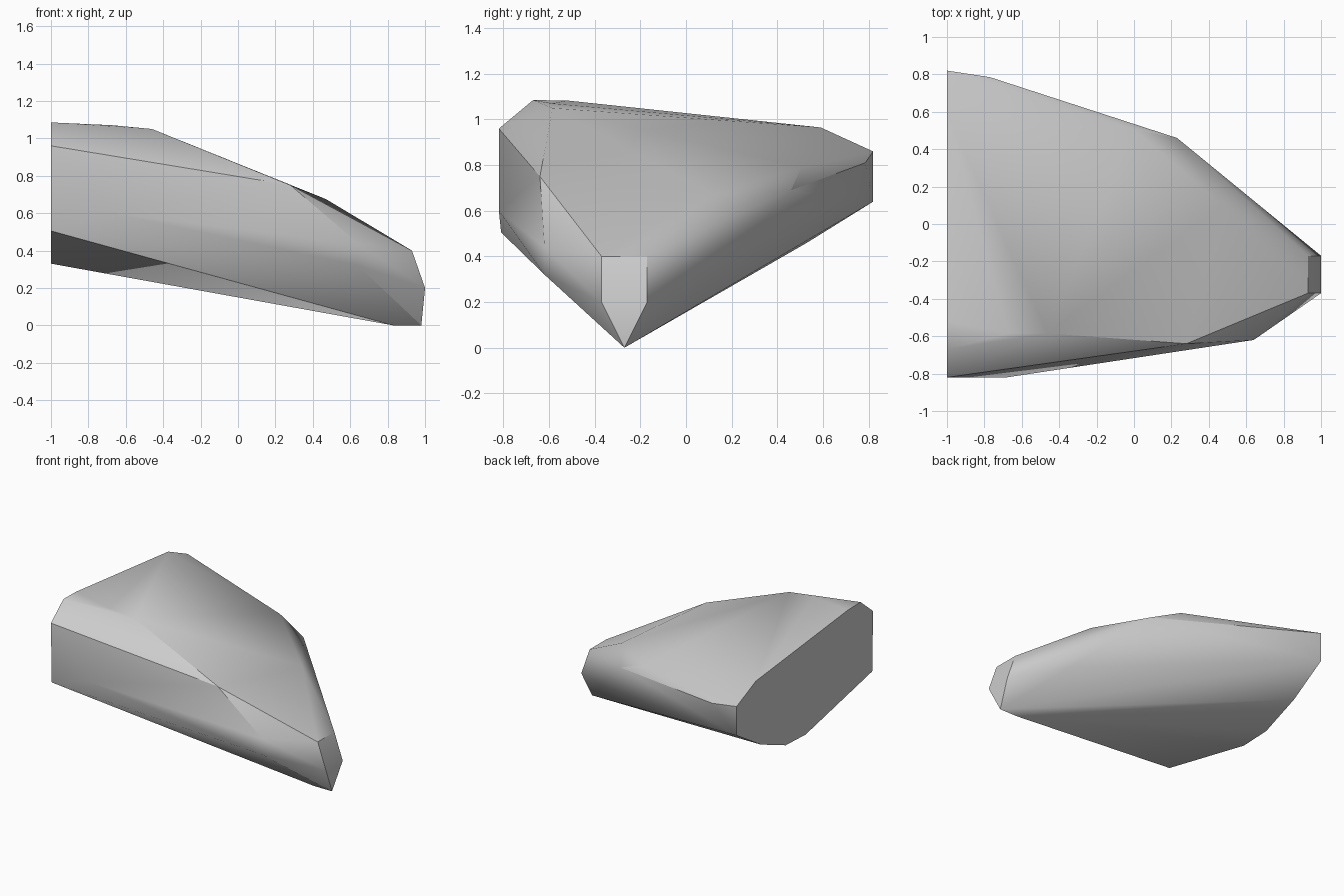
import bpy
import bmesh
import math

cube = bpy.data.objects.get("Cube")
if cube:
    bpy.data.objects.remove(cube, do_unlink=True)

# Single grey stone material
stone = bpy.data.materials.new("stone_grey")
stone.use_nodes = True
grey = (0.6, 0.6, 0.6, 1.0)
stone.diffuse_color = grey
bsdf = next(n for n in stone.node_tree.nodes if n.type == 'BSDF_PRINCIPLED')
bsdf.inputs["Base Color"].default_value = grey
bsdf.inputs["Roughness"].default_value = 0.8

# Flat cut end, as a (y, z) profile at x = -1
cut_end = [(-0.82, 0.96), (-0.67, 1.085), (-0.52, 1.083), (0.59, 0.965),
           (0.82, 0.86), (0.82, 0.64), (0.53, 0.46), (0.23, 0.34),
           (-0.01, 0.33), (-0.81, 0.505)]

# Front shoulder and its chamfer
front_corners = [(-0.68, -0.82, 0.60), (-0.67, -0.585, 1.07), (-0.46, -0.585, 1.05),
                 (0.28, -0.64, 0.75), (0.64, -0.62, 0.44), (0.64, -0.62, 0.32)]

# Back shoulder and sloping top
back_corners = [(-0.77, 0.785, 0.81), (0.0, 0.505, 0.79), (0.23, 0.46, 0.69),
                (0.65, 0.09, 0.30), (0.47, 0.10, 0.675)]

# Narrow nose: small slanted facet plus the keel below it
nose = [(x, y, z) for x, z in ((1.0, 0.2), (0.93, 0.4)) for y in (-0.37, -0.17)]
keel = [(0.98, -0.27, 0.0), (0.83, -0.27, 0.0)]

# Wrap the corners into one faceted rock
corners = [(-1.0, y, z) for y, z in cut_end] + front_corners + back_corners + nose + keel
bm = bmesh.new()
for co in corners:
    bm.verts.new(co)
bmesh.ops.convex_hull(bm, input=bm.verts[:])
loose = [v for v in bm.verts if not v.link_faces]
bmesh.ops.delete(bm, geom=loose, context='VERTS')
bmesh.ops.dissolve_limit(bm, angle_limit=math.radians(1.0),
                         verts=bm.verts[:], edges=bm.edges[:])
bmesh.ops.recalc_face_normals(bm, faces=bm.faces[:])

mesh = bpy.data.meshes.new("rock")
bm.to_mesh(mesh)
bm.free()
mesh.materials.append(stone)
rock = bpy.data.objects.new("rock", mesh)
bpy.context.collection.objects.link(rock)

# Soft facets with crisp hard edges
bpy.ops.object.select_all(action='DESELECT')
rock.select_set(True)
bpy.context.view_layer.objects.active = rock
bpy.ops.object.shade_smooth_by_angle(angle=math.radians(30))
